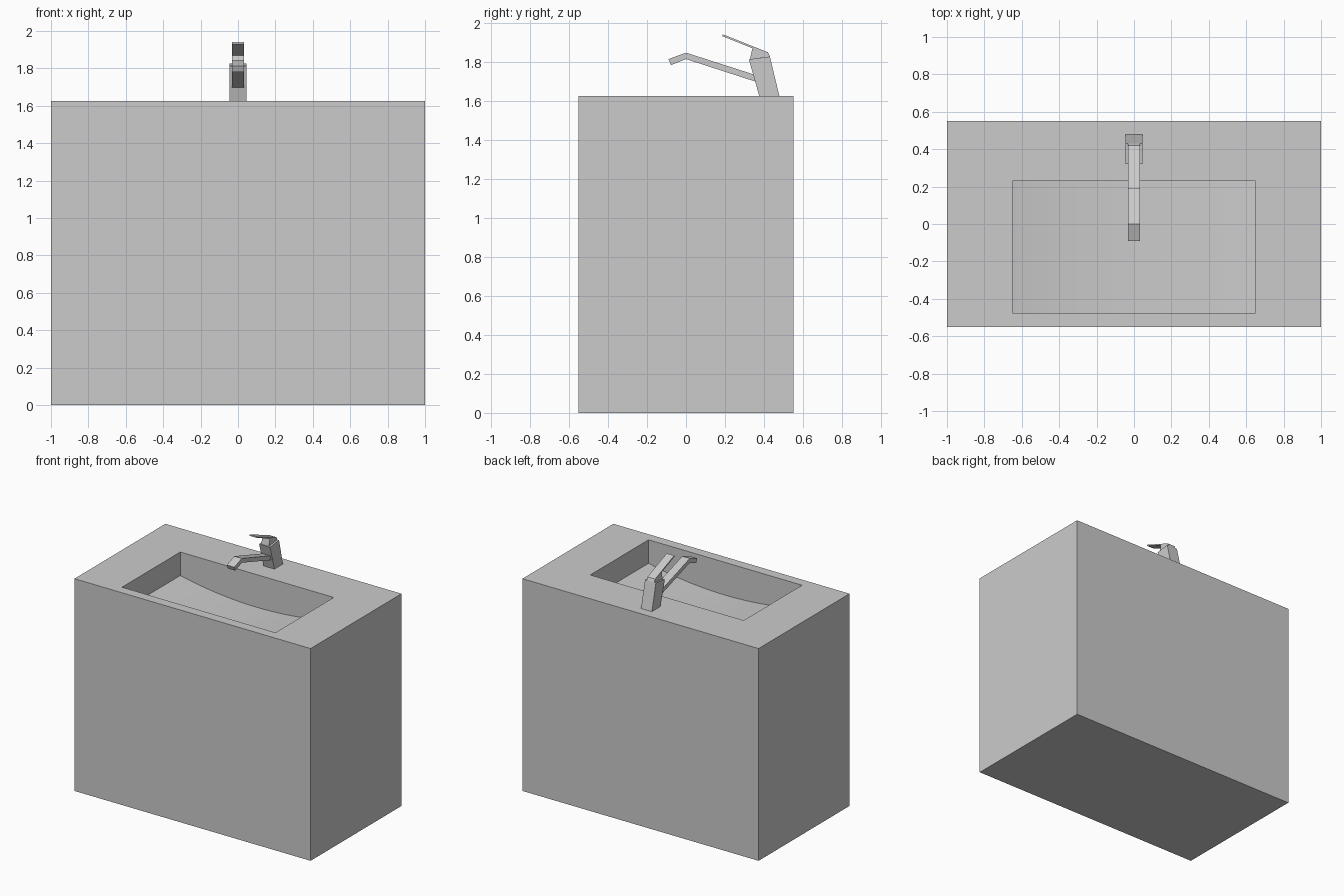
import bpy
import bmesh
import math

cube = bpy.data.objects.get("Cube")
if cube:
    bpy.data.objects.remove(cube, do_unlink=True)

grey = bpy.data.materials.new("plain_grey")
grey.use_nodes = True
colour = (0.6, 0.6, 0.6, 1)
grey.diffuse_color = colour
grey.node_tree.nodes["Principled BSDF"].inputs["Base Color"].default_value = colour


def finish(name, bm):
    bmesh.ops.recalc_face_normals(bm, faces=bm.faces)
    mesh = bpy.data.meshes.new(name)
    bm.to_mesh(mesh)
    bm.free()
    mesh.materials.append(grey)
    obj = bpy.data.objects.new(name, mesh)
    bpy.context.collection.objects.link(obj)
    return obj


def side_extrusion(name, profile, half_width):
    """Closed (y, z) outline extruded symmetrically across x."""
    bm = bmesh.new()
    face = bm.faces.new([bm.verts.new((-half_width, y, z)) for y, z in profile])
    new = bmesh.ops.extrude_face_region(bm, geom=[face])["geom"]
    moved = [v for v in new if isinstance(v, bmesh.types.BMVert)]
    bmesh.ops.translate(bm, verts=moved, vec=(2 * half_width, 0, 0))
    return finish(name, bm)


# Cabinet block with a sunken basin whose floor is a shallow arc
TOP, HALF_X, HALF_Y = 1.625, 1.0, 0.55
BASIN_X, FRONT, BACK = 0.65, -0.475, 0.23
END_DEPTH, SAG, STEPS = 0.18, 0.07, 24

bm = bmesh.new()


def ring(x, front, back, z):
    return [bm.verts.new(p) for p in
            ((-x, front, z), (x, front, z), (x, back, z), (-x, back, z))]


base = ring(HALF_X, -HALF_Y, HALF_Y, 0)
top = ring(HALF_X, -HALF_Y, HALF_Y, TOP)
rim = ring(BASIN_X, FRONT, BACK, TOP)
bm.faces.new(base)
for lower, upper in ((base, top), (top, rim)):
    for i in range(4):
        j = (i + 1) % 4
        bm.faces.new((lower[i], lower[j], upper[j], upper[i]))

floor_front, floor_back = [], []
for i in range(STEPS + 1):
    t = 2 * i / STEPS - 1
    z = TOP - END_DEPTH - SAG * (1 - t * t)
    floor_front.append(bm.verts.new((BASIN_X * t, FRONT, z)))
    floor_back.append(bm.verts.new((BASIN_X * t, BACK, z)))
floor = [bm.faces.new((floor_front[i], floor_front[i + 1], floor_back[i + 1], floor_back[i]))
         for i in range(STEPS)]
for face in floor:
    face.smooth = True
bm.faces.new([rim[0], rim[1]] + floor_front[::-1])
bm.faces.new([rim[3], rim[2]] + floor_back[::-1])
bm.faces.new((rim[0], rim[3], floor_back[0], floor_front[0]))
bm.faces.new((rim[1], rim[2], floor_back[-1], floor_front[-1]))
cabinet = finish("cabinet_with_basin", bm)
bpy.context.view_layer.objects.active = cabinet
cabinet.select_set(True)
bpy.ops.object.shade_smooth_by_angle(angle=math.radians(30))

# Tap: leaning body, neck, thin lever and bent spout
side_extrusion("tap_body", [(0.375, TOP), (0.478, TOP), (0.43, 1.826), (0.322, 1.812)], 0.046)
side_extrusion("tap_neck", [(0.328, 1.813), (0.43, 1.826), (0.42, 1.848), (0.342, 1.877)], 0.032)
side_extrusion("tap_lever", [(0.42, 1.848), (0.188, 1.94), (0.186, 1.931), (0.342, 1.868)], 0.032)
side_extrusion("tap_spout", [(0.38, 1.69), (0.0, 1.813), (-0.077, 1.782), (-0.09, 1.813),
                             (0.0, 1.846), (0.37, 1.727)], 0.032)
